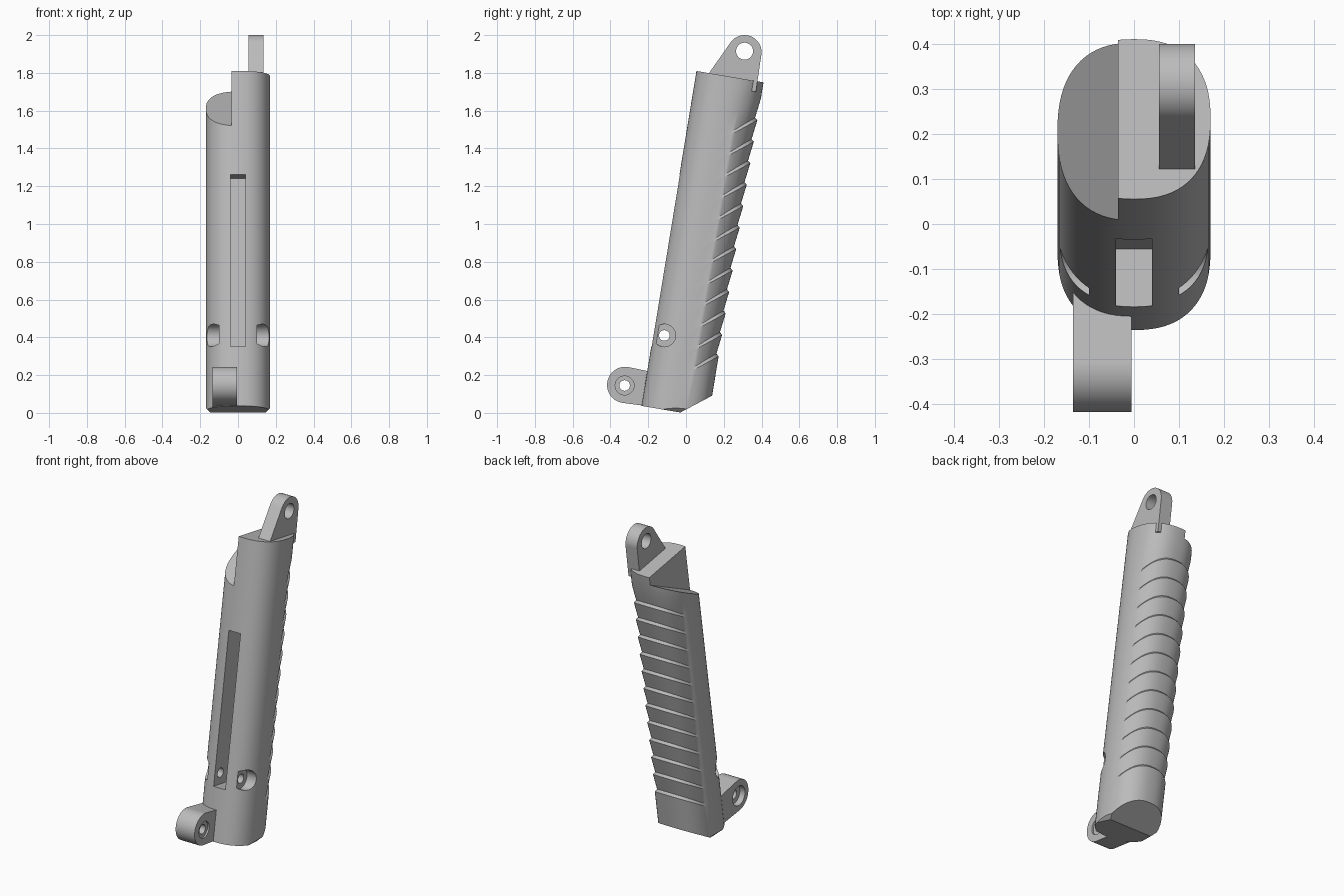
import bpy, bmesh, math
from mathutils import Vector

cube = bpy.data.objects.get("Cube")
if cube:
    bpy.data.objects.remove(cube, do_unlink=True)

grey = bpy.data.materials.new("grey plastic")
grey.use_nodes = True
colour = (0.5, 0.5, 0.5, 1)
grey.diffuse_color = colour
grey.node_tree.nodes["Principled BSDF"].inputs["Base Color"].default_value = colour


def to_object(name, bm):
    bmesh.ops.recalc_face_normals(bm, faces=bm.faces)
    mesh = bpy.data.meshes.new(name)
    bm.to_mesh(mesh)
    bm.free()
    mesh.materials.append(grey)
    obj = bpy.data.objects.new(name, mesh)
    bpy.context.collection.objects.link(obj)
    return obj


def prism(name, outline, x0, x1):
    """Extrude a (y, z) outline along x."""
    bm = bmesh.new()
    face = bm.faces.new([bm.verts.new((x0, y, z)) for y, z in outline])
    new = bmesh.ops.extrude_face_region(bm, geom=[face])["geom"]
    bmesh.ops.translate(bm, vec=(x1 - x0, 0, 0),
                        verts=[v for v in new if isinstance(v, bmesh.types.BMVert)])
    return to_object(name, bm)


def arc(y, z, r, start, end, steps):
    angles = [math.radians(start + (end - start) * i / steps) for i in range(steps + 1)]
    return [(y + r * math.cos(a), z + r * math.sin(a)) for a in angles]


def rod(y, z, r, x0, x1):
    return prism("cutter", arc(y, z, r, 0, 352.5, 47), x0, x1)


def boolean(obj, other, operation="DIFFERENCE"):
    """Apply a boolean and discard the second object."""
    mod = obj.modifiers.new("boolean", "BOOLEAN")
    mod.operation, mod.solver, mod.object = operation, "EXACT", other
    other.hide_render = True
    bpy.context.view_layer.objects.active = obj
    bpy.ops.object.modifier_apply(modifier=mod.name)
    bpy.data.objects.remove(other, do_unlink=True)


def trim(bm, point, normal):
    """Cut away everything beyond a plane and close the hole."""
    bmesh.ops.bisect_plane(bm, geom=bm.verts[:] + bm.edges[:] + bm.faces[:],
                           plane_co=Vector(point), plane_no=Vector(normal).normalized(),
                           clear_outer=True, dist=1e-6)
    bmesh.ops.edgeloop_fill(bm, edges=[e for e in bm.edges if e.is_boundary])


# Leaning grip lofted from slanted rings, with stepped ridges at the back
HALF_W, HALF_D, LEAN, SLANT = 0.17, 0.1825, 0.164, 0.6
SIDES, POWER = 72, 2 / 2.4
levels = [(-0.5, 0)]
for i in range(12):
    t = 0.19 + 0.1136 * i
    levels += [(t, 0), (t + 0.014, 0.014)]
levels += [(t + 0.1136, 0), (2.5, 0)]


def ring(bm, t, inset):
    verts = []
    for i in range(SIDES):
        a = math.tau * i / SIDES
        c, s = math.cos(a), math.sin(a)
        x = HALF_W * math.copysign(abs(c) ** POWER, c)
        v = HALF_D * math.copysign(abs(s) ** POWER, s)
        fade = min(max((v - 0.02) / 0.09, 0), 1)
        shrink = 1 - inset * fade / HALF_D
        x, z = x * shrink, t + SLANT * v
        verts.append(bm.verts.new((x, v * shrink - 0.059 + LEAN * z, z)))
    return verts


bm = bmesh.new()
rings = [ring(bm, *level) for level in levels]
for low, high in zip(rings, rings[1:]):
    for i in range(SIDES):
        j = (i + 1) % SIDES
        bm.faces.new((low[i], low[j], high[j], high[i]))
bm.faces.new(rings[0])
bm.faces.new(rings[-1])

# Sloping top, keeled bottom and softened lower corners
trim(bm, (0, 0.055, 1.81), (0, 0.06, 0.355))
trim(bm, (0, -0.03, 0.002), (0, -0.035, -0.205))
trim(bm, (0, -0.03, 0.002), (0, 0.09, -0.17))
for side in (-1, 1):
    trim(bm, (side * 0.15, 0, 0.005), (side, 0, -1))
grip = to_object("grip", bm)

# Stepped notch at the top, on one side
boolean(grip, prism("cutter", [(-0.2, 1.425), (0.6, 1.792), (0.6, 2.2), (-0.2, 2.2)], -0.3, -0.035))

# Long slot down the front
boolean(grip, prism("cutter", [(-0.284, 0.367), (-0.055, 0.33), (0.10, 1.24), (-0.13, 1.276)],
                    -0.04, 0.04))

# Cross bolt hole with a counterbore on each side
boolean(grip, rod(-0.115, 0.41, 0.028, -0.3, 0.3))
for side in (-1, 1):
    boolean(grip, rod(-0.115, 0.41, 0.06, side * 0.1, side * 0.3))

# Upper mounting tab with its eye
tab = prism("upper_tab", [(0.105, 1.775), (0.16, 1.72), (0.37, 1.70)]
            + arc(0.31, 1.91, 0.09, -8, 144, 24), 0.055, 0.135)
boolean(tab, rod(0.31, 1.915, 0.045, 0, 0.2))

# Lower hinge ear with a bored, recessed eye
ear = prism("lower_ear", arc(-0.322, 0.148, 0.096, 80, 260, 28)
            + [(-0.12, 0.024), (-0.1, 0.20)], -0.135, -0.005)
boolean(ear, rod(-0.325, 0.145, 0.028, -0.3, 0.1))
boolean(ear, rod(-0.325, 0.145, 0.05, -0.016, 0.1))
boolean(ear, rod(-0.325, 0.145, 0.06, -0.3, -0.1))

for obj in (grip, tab, ear):
    bpy.ops.object.select_all(action="DESELECT")
    obj.select_set(True)
    bpy.context.view_layer.objects.active = obj
    bpy.ops.object.shade_smooth_by_angle(angle=math.radians(28))
